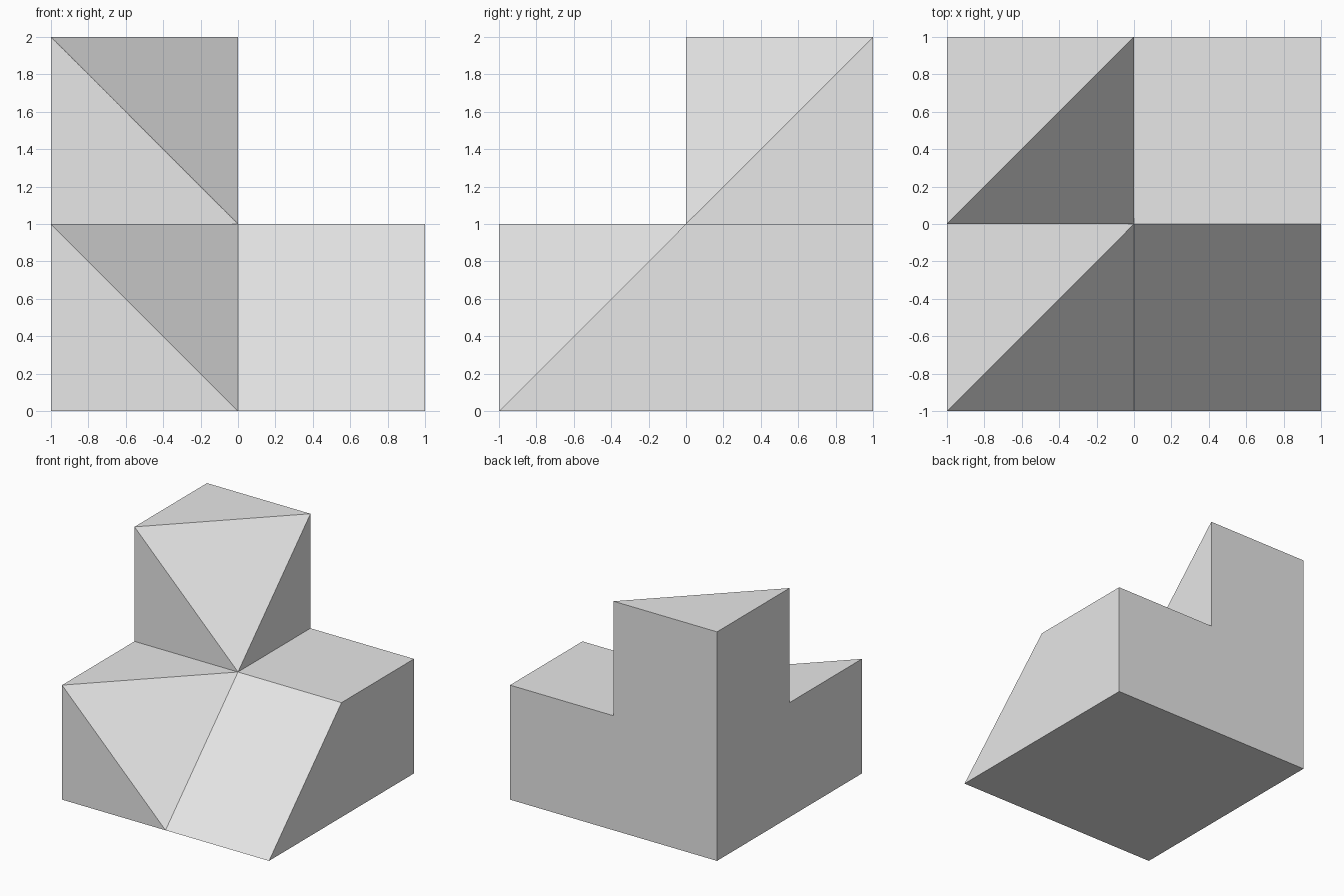
import bpy, bmesh
from collections import Counter
from itertools import product
from mathutils import Vector

cube = bpy.data.objects.get("Cube")
if cube:
    bpy.data.objects.remove(cube, do_unlink=True)

grey = bpy.data.materials.new("light_grey")
grey.use_nodes = True
grey.diffuse_color = (0.8, 0.8, 0.8, 1)
grey.node_tree.nodes["Principled BSDF"].inputs["Base Color"].default_value = grey.diffuse_color

bm = bmesh.new()


def add_block(origin, removed=()):
    """Unit block from its lowest corner, with the removed corners sliced away."""
    corners = [c for c in product((0, 1), repeat=3) if c not in removed]
    verts = [bm.verts.new(Vector(origin) + Vector(c)) for c in corners]
    bmesh.ops.convex_hull(bm, input=verts)


def merge_flat_faces():
    bmesh.ops.dissolve_limit(bm, angle_limit=0.01, verts=bm.verts[:], edges=bm.edges[:])


def centre(face):
    return tuple(round(2 * v) for v in face.calc_center_median() * 6)


inner_corner = (1, 0, 1)
add_block((-1, -1, 0), [inner_corner])          # front block with sliced corner
add_block((0, -1, 0), [(0, 0, 1), (1, 0, 1)])   # front ramp
add_block((0, 0, 0))                            # back block
add_block((-1, 0, 0))                           # tower base
add_block((-1, 0, 1), [inner_corner])           # tower top with sliced corner
merge_flat_faces()

# Drop the walls shared by touching blocks and weld the rest into one shell
count = Counter(centre(f) for f in bm.faces)
shared = [f for f in bm.faces if count[centre(f)] > 1]
bmesh.ops.delete(bm, geom=shared, context='FACES')
bmesh.ops.remove_doubles(bm, verts=bm.verts[:], dist=0.001)
merge_flat_faces()
bmesh.ops.recalc_face_normals(bm, faces=bm.faces[:])

mesh = bpy.data.meshes.new("stepped_block")
bm.to_mesh(mesh)
bm.free()
mesh.materials.append(grey)
block = bpy.data.objects.new("stepped_block", mesh)
bpy.context.collection.objects.link(block)
